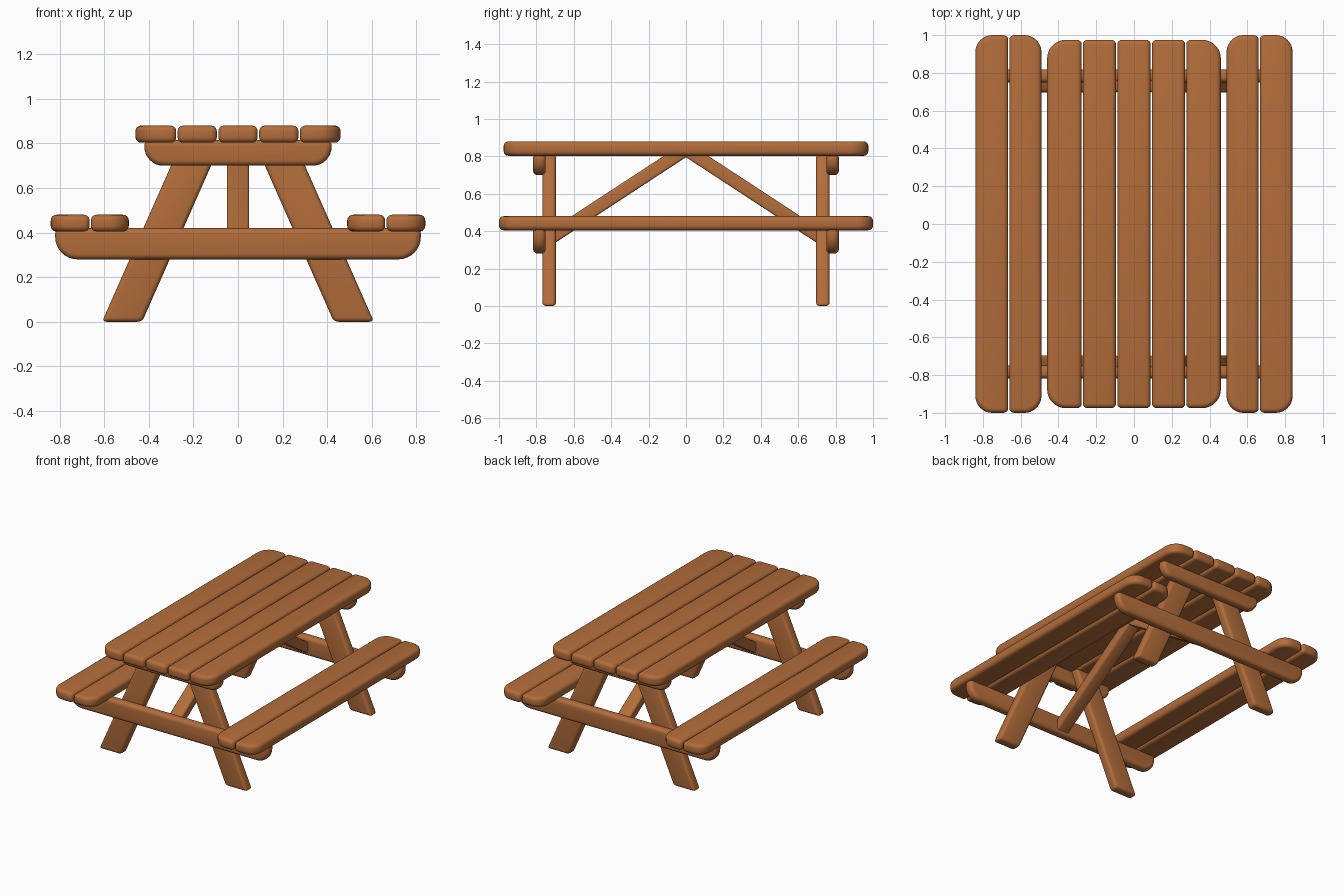
import bpy, bmesh, math
from mathutils import Vector

if "Cube" in bpy.data.objects:
    bpy.data.objects.remove(bpy.data.objects["Cube"])

wood = bpy.data.materials.new("warm brown wood")
wood.diffuse_color = (0.45, 0.153, 0.043, 1)
wood.use_nodes = True
wood.node_tree.nodes["Principled BSDF"].inputs["Base Color"].default_value = wood.diffuse_color


def rounded(corners):
    """Outline from (x, y, radius) corners, arcs where radius > 0."""
    pts = []
    n = len(corners)
    for i, (x, y, r) in enumerate(corners):
        p = Vector((x, y))
        if r == 0:
            pts.append(p)
            continue
        a = (Vector(corners[i - 1][:2]) - p).normalized()
        b = (Vector(corners[(i + 1) % n][:2]) - p).normalized()
        c = p + (a + b) * r
        for k in range(9):
            t = k / 8 * math.pi / 2
            pts.append(c - b * r * math.cos(t) - a * r * math.sin(t))
    return pts


def board(name, corners, lo, hi, place, bevel=0.025):
    """Extrude an outline from lo to hi; place maps (u, v, w) to xyz."""
    pts = rounded(corners)
    bm = bmesh.new()
    a = [bm.verts.new(place(p.x, p.y, lo)) for p in pts]
    b = [bm.verts.new(place(p.x, p.y, hi)) for p in pts]
    bm.faces.new(a)
    bm.faces.new(b[::-1])
    for i in range(len(pts)):
        j = (i + 1) % len(pts)
        bm.faces.new((a[i], b[i], b[j], a[j]))
    bmesh.ops.recalc_face_normals(bm, faces=bm.faces)
    me = bpy.data.meshes.new(name)
    bm.to_mesh(me)
    bm.free()
    me.materials.append(wood)
    ob = bpy.data.objects.new(name, me)
    bpy.context.collection.objects.link(ob)
    m = ob.modifiers.new("soft edges", "BEVEL")
    m.width = bevel
    m.segments = 4
    m.limit_method = 'ANGLE'
    m.angle_limit = math.radians(30)
    m.use_clamp_overlap = False
    me.shade_smooth()
    return ob


def flat(u, v, w):
    return (u, v, w)


def front(u, v, w):
    return (u, w, v)


def side(u, v, w):
    return (w, u, v)


def plank(name, x0, x1, y, z0, z1, rl=0, rr=0):
    board(name, [(x0, -y, rl), (x1, -y, rr), (x1, y, rr), (x0, y, rl)], z0, z1, flat)


# table top planks
plank("top_plank_1", -0.46, -0.277, 0.975, 0.803, 0.88, rl=0.1)
plank("top_plank_2", -0.271, -0.095, 0.975, 0.803, 0.88)
plank("top_plank_3", -0.088, 0.088, 0.975, 0.803, 0.88)
plank("top_plank_4", 0.095, 0.271, 0.975, 0.803, 0.88)
plank("top_plank_5", 0.277, 0.46, 0.975, 0.803, 0.88, rr=0.1)

# bench planks
plank("bench_left_outer", -0.84, -0.666, 1.0, 0.405, 0.48, rl=0.09)
plank("bench_left_inner", -0.66, -0.49, 1.0, 0.405, 0.48, rr=0.09)
plank("bench_right_inner", 0.49, 0.66, 1.0, 0.405, 0.48, rl=0.09)
plank("bench_right_outer", 0.666, 0.84, 1.0, 0.405, 0.48, rr=0.09)

for s, end in ((-1, "front"), (1, "back")):
    # cross beams with rounded lower ends
    for name, x, z0, z1, r in (("bench_beam", 0.82, 0.28, 0.42, 0.1),
                               ("top_beam", 0.42, 0.70, 0.815, 0.085)):
        board(f"{end}_{name}", [(-x, z0, r), (x, z0, r), (x, z1, 0), (-x, z1, 0)],
              s * 0.75, s * 0.818, front)
    # splayed legs
    for q, lr in ((-1, "left"), (1, "right")):
        board(f"{end}_{lr}_leg",
              [(q * 0.61, 0, 0), (q * 0.43, 0, 0), (q * 0.072, 0.81, 0), (q * 0.252, 0.81, 0)],
              s * 0.695, s * 0.768, front, 0.02)
    # diagonal brace from bench beam to the middle of the top
    board(f"{end}_brace",
          [(s * 0.765, 0.295, 0), (s * 0.765, 0.38, 0), (s * 0.10, 0.815, 0), (s * -0.03, 0.815, 0)],
          -0.05, 0.05, side, 0.012)
